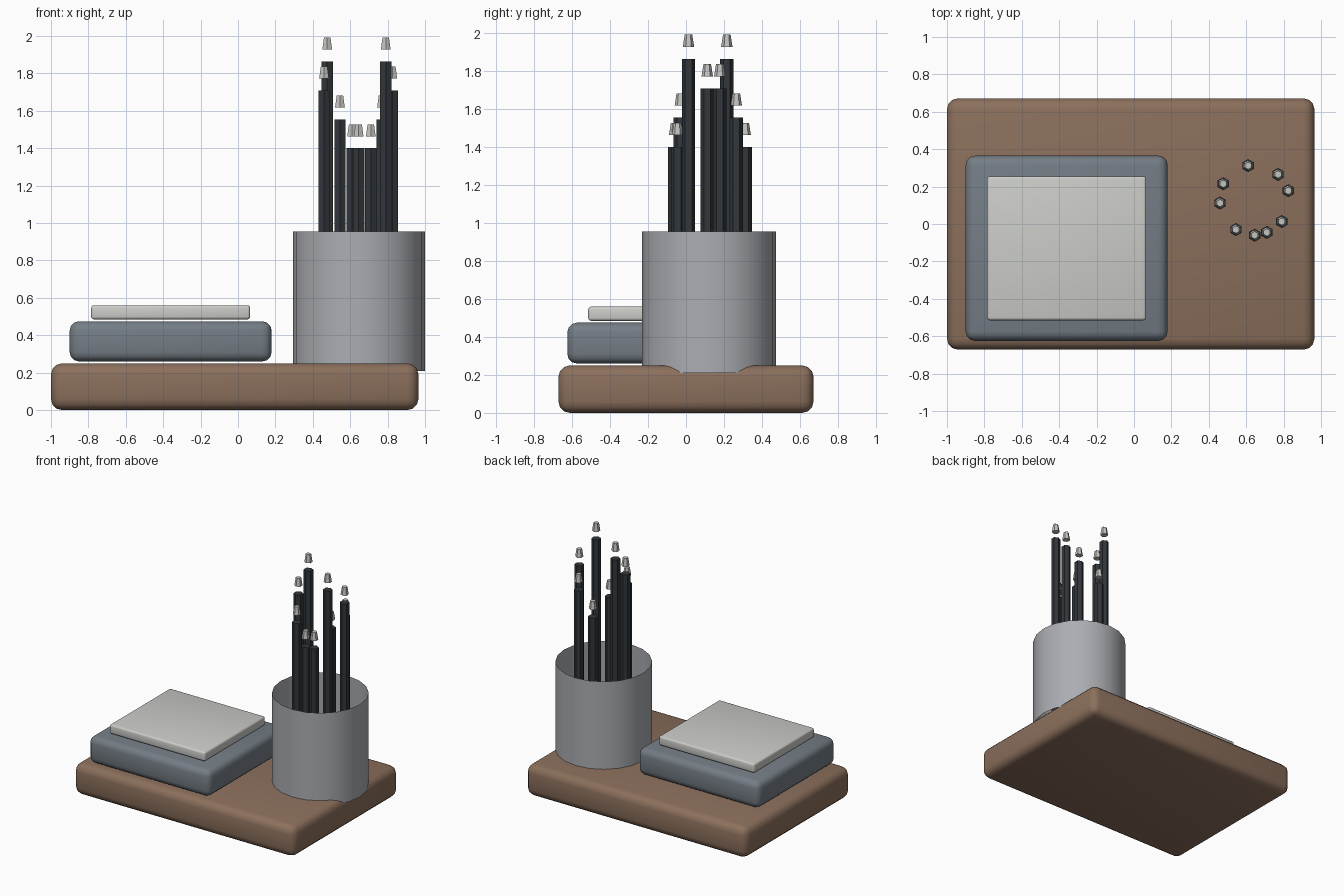
import bpy
import bmesh
from mathutils import Matrix, Vector

cube = bpy.data.objects.get("Cube")
if cube:
    bpy.data.objects.remove(cube, do_unlink=True)


def material(name, rgb):
    m = bpy.data.materials.new(name)
    m.use_nodes = True
    m.diffuse_color = (*rgb, 1)
    m.node_tree.nodes["Principled BSDF"].inputs["Base Color"].default_value = (*rgb, 1)
    return m


wood = material("warm brown", (0.26, 0.16, 0.107))
slate = material("slate grey", (0.175, 0.205, 0.235))
paper = material("pale paper", (0.6, 0.61, 0.58))
metal = material("cup grey", (0.41, 0.42, 0.45))
ebony = material("dark handle", (0.032, 0.038, 0.044))
silver = material("tip grey", (0.55, 0.55, 0.53))


def add_object(name, bm, mat, smooth_angle=None):
    mesh = bpy.data.meshes.new(name)
    bm.to_mesh(mesh)
    bm.free()
    mesh.materials.append(mat)
    ob = bpy.data.objects.new(name, mesh)
    bpy.context.collection.objects.link(ob)
    if smooth_angle:
        bpy.ops.object.select_all(action='DESELECT')
        ob.select_set(True)
        bpy.context.view_layer.objects.active = ob
        bpy.ops.object.shade_smooth_by_angle(angle=smooth_angle)
    return ob


def rounded_box(name, low, high, radius, mat):
    """Box between two corners with rounded edges."""
    low, high = Vector(low), Vector(high)
    bm = bmesh.new()
    bmesh.ops.create_cube(bm, size=1, matrix=Matrix.Translation((low + high) / 2)
                          @ Matrix.Diagonal((*(high - low), 1)))
    bmesh.ops.bevel(bm, geom=bm.edges[:], offset=radius, segments=3,
                    profile=0.5, affect='EDGES')
    return add_object(name, bm, mat, 0.8)


def cone(name, x, y, z0, z1, r0, r1, sides, mat, caps=True, smooth_angle=None):
    """Upright cylinder or tapered cone from z0 to z1."""
    bm = bmesh.new()
    bmesh.ops.create_cone(bm, cap_ends=caps, segments=sides, radius1=r0, radius2=r1,
                          depth=z1 - z0, matrix=Matrix.Translation((x, y, (z0 + z1) / 2)))
    return add_object(name, bm, mat, smooth_angle)


# Tray with a stacked block and pad
rounded_box("base_tray", (-1, -0.672, 0), (0.965, 0.672, 0.25), 0.06, wood)
rounded_box("block", (-0.9, -0.625, 0.26), (0.18, 0.365, 0.475), 0.05, slate)
rounded_box("pad", (-0.785, -0.515, 0.485), (0.065, 0.255, 0.56), 0.015, paper)

# Open thin-walled cup
cone("cup", 0.647, 0.122, 0.21, 0.955, 0.353, 0.353, 20, metal,
     caps=False, smooth_angle=0.6)

# Ring of handles with floating tips: x, y and height step
sticks = [(0.645, -0.06, 0), (0.71, -0.045, 0), (0.61, 0.312, 0),
          (0.545, -0.03, 1), (0.77, 0.265, 1),
          (0.46, 0.112, 2), (0.825, 0.178, 2),
          (0.79, 0.013, 3), (0.477, 0.215, 3)]
for i, (x, y, step) in enumerate(sticks, 1):
    top = 1.4 + 0.155 * step
    cone(f"handle_{i}", x, y, 0.25, top, 0.035, 0.035, 6, ebony)
    cone(f"tip_{i}", x, y, top + 0.063, top + 0.127, 0.03, 0.02, 6, silver)
